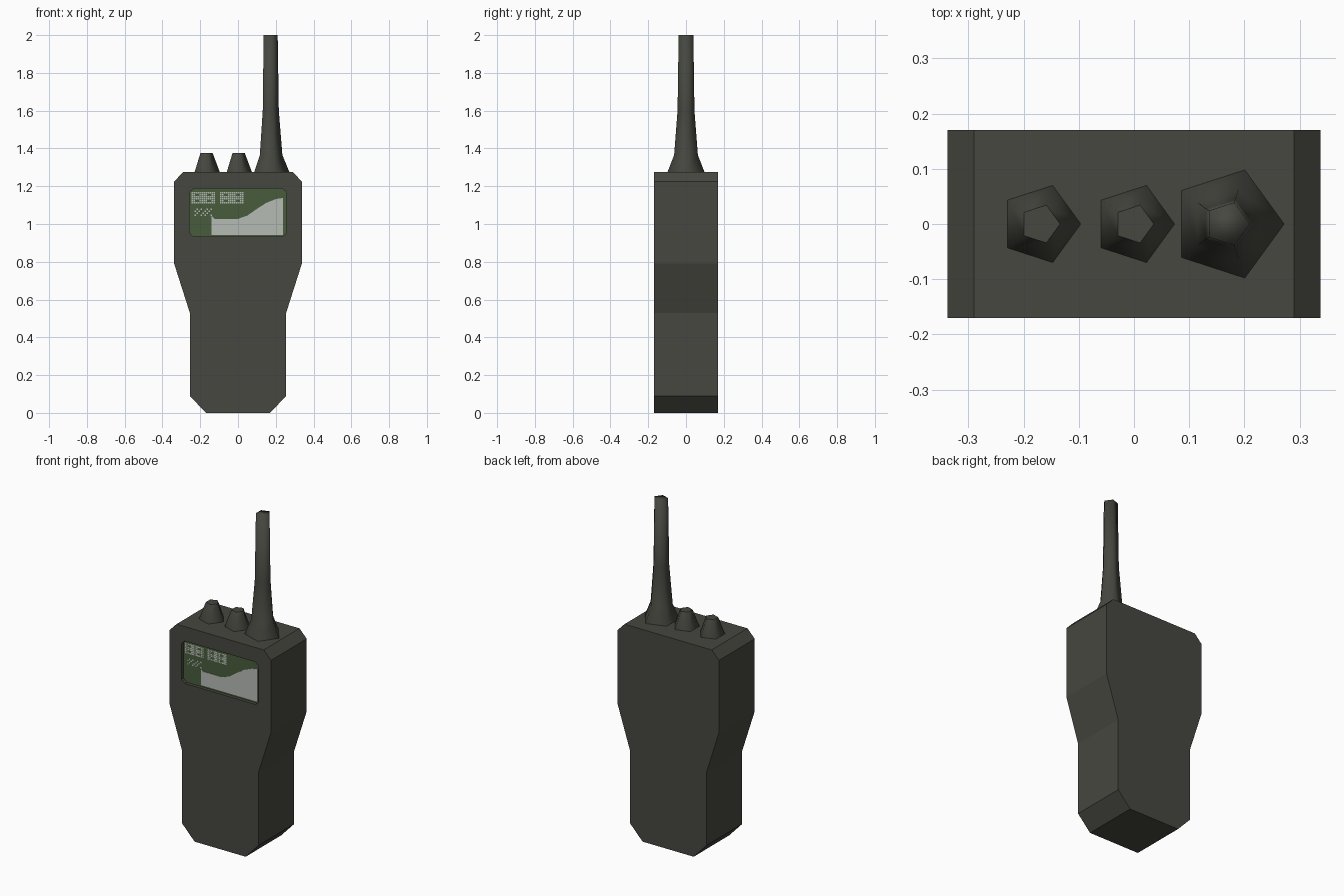
import bpy, bmesh, math

if "Cube" in bpy.data.objects:
    bpy.data.objects.remove(bpy.data.objects["Cube"])

def material(name, rgb):
    m = bpy.data.materials.new(name)
    m.diffuse_color = (*rgb, 1)
    m.use_nodes = True
    m.node_tree.nodes["Principled BSDF"].inputs["Base Color"].default_value = m.diffuse_color
    return m

CASE = material("dark_olive_grey", (0.063, 0.063, 0.052))
GREEN = material("screen_green", (0.066, 0.108, 0.046))
PALE = material("pale_display", (0.47, 0.50, 0.46))

def finish(name, bm, mat):
    me = bpy.data.meshes.new(name)
    bm.to_mesh(me)
    bm.free()
    me.materials.append(mat)
    ob = bpy.data.objects.new(name, me)
    bpy.context.collection.objects.link(ob)
    return ob

def prism(name, pts, y0, y1, mat):
    """Extrude an x/z outline from y0 to y1."""
    bm = bmesh.new()
    f = bm.faces.new([bm.verts.new((x, y0, z)) for x, z in pts])
    r = bmesh.ops.extrude_face_region(bm, geom=[f])
    vs = [v for v in r["geom"] if isinstance(v, bmesh.types.BMVert)]
    bmesh.ops.translate(bm, verts=vs, vec=(0, y1 - y0, 0))
    bmesh.ops.recalc_face_normals(bm, faces=bm.faces)
    return finish(name, bm, mat)

def mirrored(half):
    return half + [(-x, z) for x, z in reversed(half)]

def pentagon_spindle(name, cx, rings, smooth_cap=False):
    """Stack of five-sided rings given as (radius, z)."""
    bm = bmesh.new()
    loops = []
    for r, z in rings:
        loops.append([bm.verts.new((cx + r * math.cos(a * math.tau / 5),
                                    r * math.sin(a * math.tau / 5), z)) for a in range(5)])
    for lo, hi in zip(loops, loops[1:]):
        for i in range(5):
            j = (i + 1) % 5
            bm.faces.new((lo[i], lo[j], hi[j], hi[i])).smooth = True
    bm.faces.new(loops[-1]).smooth = smooth_cap
    bm.faces.new(loops[0][::-1])
    return finish(name, bm, CASE)

# Case with a shallow screen recess
body = prism("body", mirrored([(0.17, 0), (0.255, 0.09), (0.255, 0.53), (0.338, 0.79),
                               (0.338, 1.225), (0.29, 1.275)]), -0.17, 0.17, CASE)
window = mirrored([(0.235, 0.933), (0.256, 0.952), (0.256, 1.168), (0.235, 1.188)])
cutter = prism("screen_cutter", window, -0.25, -0.146, CASE)
cutter.hide_render = True
cut = body.modifiers.new("recess", "BOOLEAN")
cut.operation, cut.object, cut.solver = "DIFFERENCE", cutter, "EXACT"
bpy.context.view_layer.objects.active = body
bpy.ops.object.modifier_apply(modifier=cut.name)
bpy.data.objects.remove(cutter)

# Green display plate at the bottom of the recess
prism("screen", window, -0.15, -0.144, GREEN)

# Pale rising graph
curve = [(-0.14, 1.045), (-0.125, 1.027), (0.0, 1.027), (0.05, 1.045), (0.10, 1.08),
         (0.15, 1.112), (0.20, 1.132), (0.237, 1.138)]
prism("screen_graph", [(0.237, 0.942), (-0.14, 0.942)] + curve, -0.152, -0.149, PALE)

# Readout blocks made of small square dots
bm = bmesh.new()
def dots(x0, z0, cols, rows, keep):
    p, s = 0.0105, 0.0082
    for i in range(cols):
        for k in range(rows):
            if keep(i, k):
                x, z = x0 + i * p, z0 + k * p
                bm.faces.new([bm.verts.new((a, -0.152, b)) for a, b in
                              ((x, z), (x + s, z), (x + s, z + s), (x, z + s))])
for x0 in (-0.247, -0.183, -0.095, -0.031):
    dots(x0, 1.108, 6, 6, lambda i, k: (i, k) not in ((2, 1), (3, 1), (2, 4), (3, 4)))
dots(-0.23, 1.042, 9, 4, lambda i, k: (i * 2 + k * 3) % 5 < 2)
finish("screen_readout", bm, PALE)

# Control knobs and antenna
for name, cx in (("left_knob", -0.17), ("middle_knob", 0.0)):
    pentagon_spindle(name, cx, [(0.0735, 1.27), (0.0735, 1.275), (0.036, 1.375)])
pentagon_spindle("antenna", 0.169, [(0.103, 1.27), (0.103, 1.275), (0.066, 1.365),
                                    (0.047, 1.6), (0.041, 2.0)], True)
